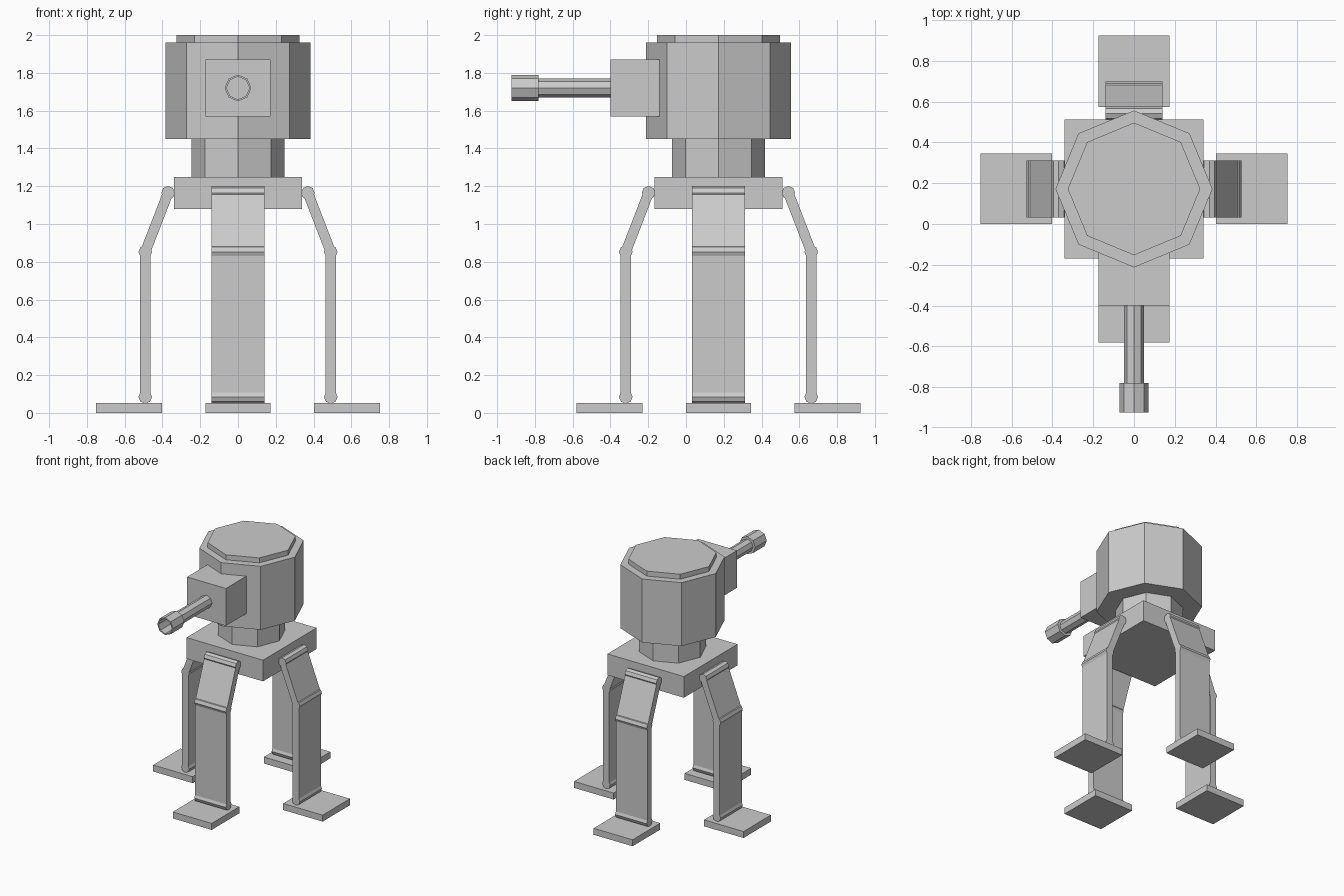
import bpy, bmesh
from math import pi, atan2
from mathutils import Vector, Matrix

if "Cube" in bpy.data.objects:
    bpy.data.objects.remove(bpy.data.objects["Cube"])

CY = 0.172  # y of the turret axis


def finish(name, bm, mat=None):
    if mat:
        bm.transform(mat)
    bmesh.ops.recalc_face_normals(bm, faces=bm.faces)
    me = bpy.data.meshes.new(name)
    bm.to_mesh(me)
    bm.free()
    ob = bpy.data.objects.new(name, me)
    bpy.context.collection.objects.link(ob)
    return ob


def box(name, lo, hi, mat=None):
    lo, hi = Vector(lo), Vector(hi)
    bm = bmesh.new()
    bmesh.ops.create_cube(bm, size=1, matrix=Matrix.Translation((lo + hi) / 2)
                          @ Matrix.Diagonal((*(hi - lo), 1)))
    return finish(name, bm, mat)


def prism(name, a, b, r, mat=None, bore=None):
    """Eight-sided cylinder from a to b, corners on the axes; bore = (wall, depth)."""
    a, b = Vector(a), Vector(b)
    d = b - a
    bm = bmesh.new()
    bmesh.ops.create_cone(bm, cap_ends=True, segments=8, radius1=r, radius2=r, depth=d.length)
    if bore:
        top = max(bm.faces, key=lambda f: f.calc_center_median().z)
        bmesh.ops.inset_individual(bm, faces=[top], thickness=bore[0])
        res = bmesh.ops.extrude_discrete_faces(bm, faces=[top])
        bmesh.ops.translate(bm, verts=res['faces'][0].verts, vec=(0, 0, -bore[1]))
    bm.transform(Matrix.Translation((a + b) / 2)
                 @ Vector((0, 0, 1)).rotation_difference(d).to_matrix().to_4x4())
    return finish(name, bm, mat)


# Turret, neck and base plate
prism("turret", (0, CY, 1.45), (0, CY, 1.96), 0.385)
prism("turret_lid", (0, CY, 1.96), (0, CY, 2.0), 0.325)
prism("neck", (0, CY, 1.25), (0, CY, 1.45), 0.247)
box("base_plate", (-0.34, CY - 0.34, 1.08), (0.34, CY + 0.34, 1.25))

# Gun
box("gun_mount", (-0.173, -0.40, 1.57), (0.173, -0.14, 1.87))
prism("gun_barrel", (0, -0.38, 1.72), (0, -0.79, 1.72), 0.05)
prism("gun_muzzle", (0, -0.78, 1.72), (0, -0.925, 1.72), 0.07, bore=(0.01, 0.13))

# Four legs, each built along +x and turned about the turret axis
hip, knee, ankle = Vector((0.37, 0, 1.165)), Vector((0.491, 0, 0.852)), Vector((0.491, 0, 0.085))
W, T = 0.14, 0.027
for i, side in enumerate(("right", "back", "left", "front")):
    m = Matrix.Translation((0, CY, 0)) @ Matrix.Rotation(i * pi / 2, 4, 'Z')
    for part, p in (("hip", hip), ("knee", knee), ("ankle", ankle)):
        prism(f"{side}_{part}_joint", p - Vector((0, W, 0)), p + Vector((0, W, 0)), 0.036, m)
    for part, p, q in (("upper", hip, knee), ("lower", knee, ankle)):
        d = p - q
        tilt = Matrix.Translation(q) @ Matrix.Rotation(atan2(d.x, d.z), 4, 'Y')
        box(f"{side}_{part}_leg", (-T, -W, 0), (T, W, d.length), m @ tilt)
    box(f"{side}_foot", (0.402, -0.173, 0), (0.753, 0.173, 0.052), m)
